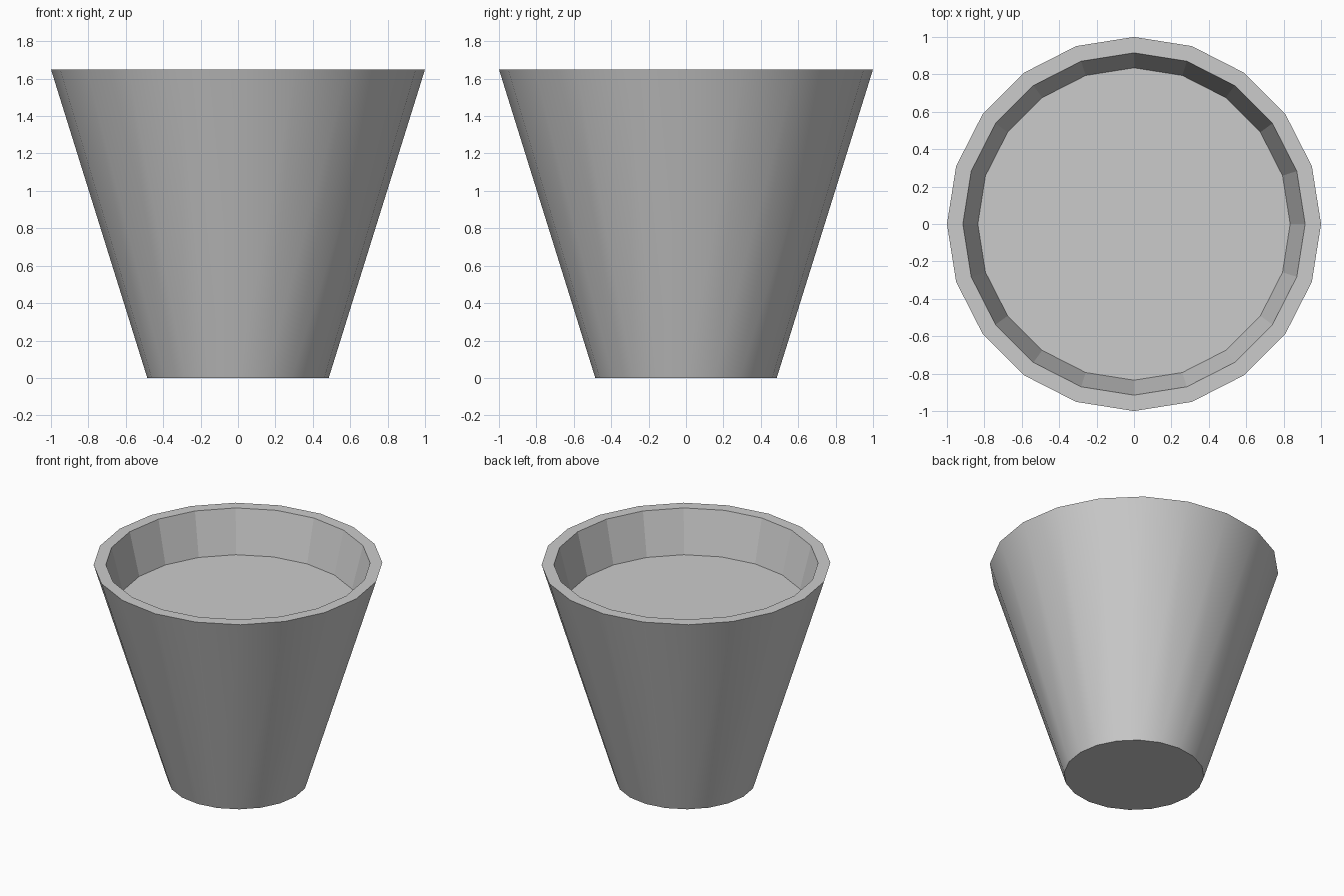
import bpy, bmesh, math

if "Cube" in bpy.data.objects:
    bpy.data.objects.remove(bpy.data.objects["Cube"])

SIDES = 20
# (radius, height) profile: base, outer rim, inner rim, recessed floor
PROFILE = [(0.485, 0.0), (1.0, 1.65), (0.915, 1.65), (0.835, 1.33)]

bm = bmesh.new()
rings = []
for r, z in PROFILE:
    rings.append([bm.verts.new((r * math.cos(2 * math.pi * i / SIDES),
                                r * math.sin(2 * math.pi * i / SIDES), z))
                  for i in range(SIDES)])

# outer wall (smooth), flat rim and faceted inner wall
for k in range(len(rings) - 1):
    a, b = rings[k], rings[k + 1]
    for i in range(SIDES):
        j = (i + 1) % SIDES
        face = bm.faces.new((a[i], a[j], b[j], b[i]))
        face.smooth = (k == 0)

# underside and recessed floor
bm.faces.new(rings[0][::-1])
bm.faces.new(rings[-1])

# keep the rim and base edges crisp
for e in bm.edges:
    if len({f.smooth for f in e.link_faces}) > 1:
        e.smooth = False

mesh = bpy.data.meshes.new("tapered_pot")
bm.to_mesh(mesh)
bm.free()
pot = bpy.data.objects.new("tapered_pot", mesh)
bpy.context.collection.objects.link(pot)
